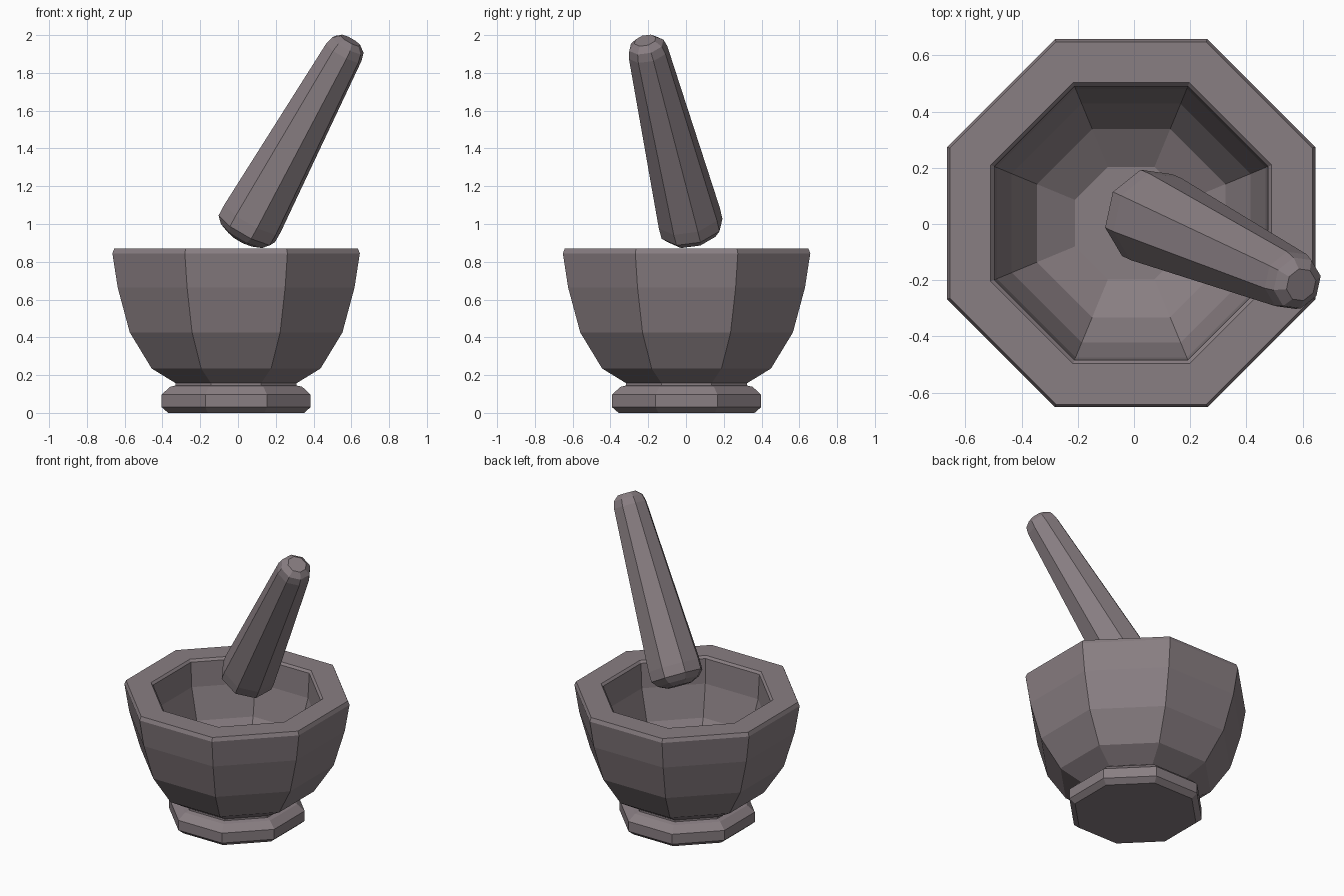
import bpy, bmesh, math
from mathutils import Euler, Matrix, Vector

if "Cube" in bpy.data.objects:
    bpy.data.objects.remove(bpy.data.objects["Cube"])

stone = bpy.data.materials.new("grey_mauve_stone")
stone.diffuse_color = (0.25, 0.21, 0.225, 1)
stone.use_nodes = True
stone.node_tree.nodes["Principled BSDF"].inputs["Base Color"].default_value = stone.diffuse_color


def lathe(name, profile, matrix, sides=8):
    """Faceted solid from (vertex radius, height) rings, capped at both ends."""
    bm = bmesh.new()
    rings = []
    for r, z in profile:
        angles = [(i + 0.5) * 2 * math.pi / sides for i in range(sides)]
        rings.append([bm.verts.new((r * math.cos(a), r * math.sin(a), z)) for a in angles])
    for low, high in zip(rings, rings[1:]):
        for i in range(sides):
            j = (i + 1) % sides
            bm.faces.new((low[i], low[j], high[j], high[i]))
    bm.faces.new(rings[0][::-1])
    bm.faces.new(rings[-1])
    bmesh.ops.recalc_face_normals(bm, faces=bm.faces)
    mesh = bpy.data.meshes.new(name)
    bm.to_mesh(mesh)
    bm.free()
    mesh.materials.append(stone)
    obj = bpy.data.objects.new(name, mesh)
    obj.matrix_world = matrix
    bpy.context.collection.objects.link(obj)
    return obj


# Mortar: foot, neck, outer wall, rim and hollow, given as flat-to-centre distances
mortar = [(0.36, 0), (0.394, 0.03), (0.394, 0.097), (0.35, 0.138), (0.32, 0.145),
          (0.32, 0.157), (0.447, 0.235), (0.563, 0.426), (0.627, 0.664),
          (0.655, 0.845), (0.645, 0.87), (0.5, 0.87), (0.487, 0.855),
          (0.478, 0.69), (0.425, 0.485), (0.335, 0.34), (0.2, 0.26)]
to_corner = 1 / math.cos(math.pi / 8)
lathe("mortar", [(r * to_corner, z) for r, z in mortar],
      Matrix.Translation((-0.01, 0.003, 0)))

# Pestle: tapered shaft with rounded ends, tilted above the bowl
pestle = [(0.08, -0.127), (0.137, -0.102), (0.171, -0.065), (0.172, 0),
          (0.108, 1.025), (0.096, 1.07), (0.06, 1.1)]
tilt = Euler((math.radians(12.3), math.radians(28.8), 0), 'XYZ').to_matrix().to_4x4()
twist = Matrix.Rotation(math.radians(-7), 4, 'Z')
lathe("pestle", pestle, Matrix.Translation(Vector((0.077, 0.018, 1.03))) @ tilt @ twist)
